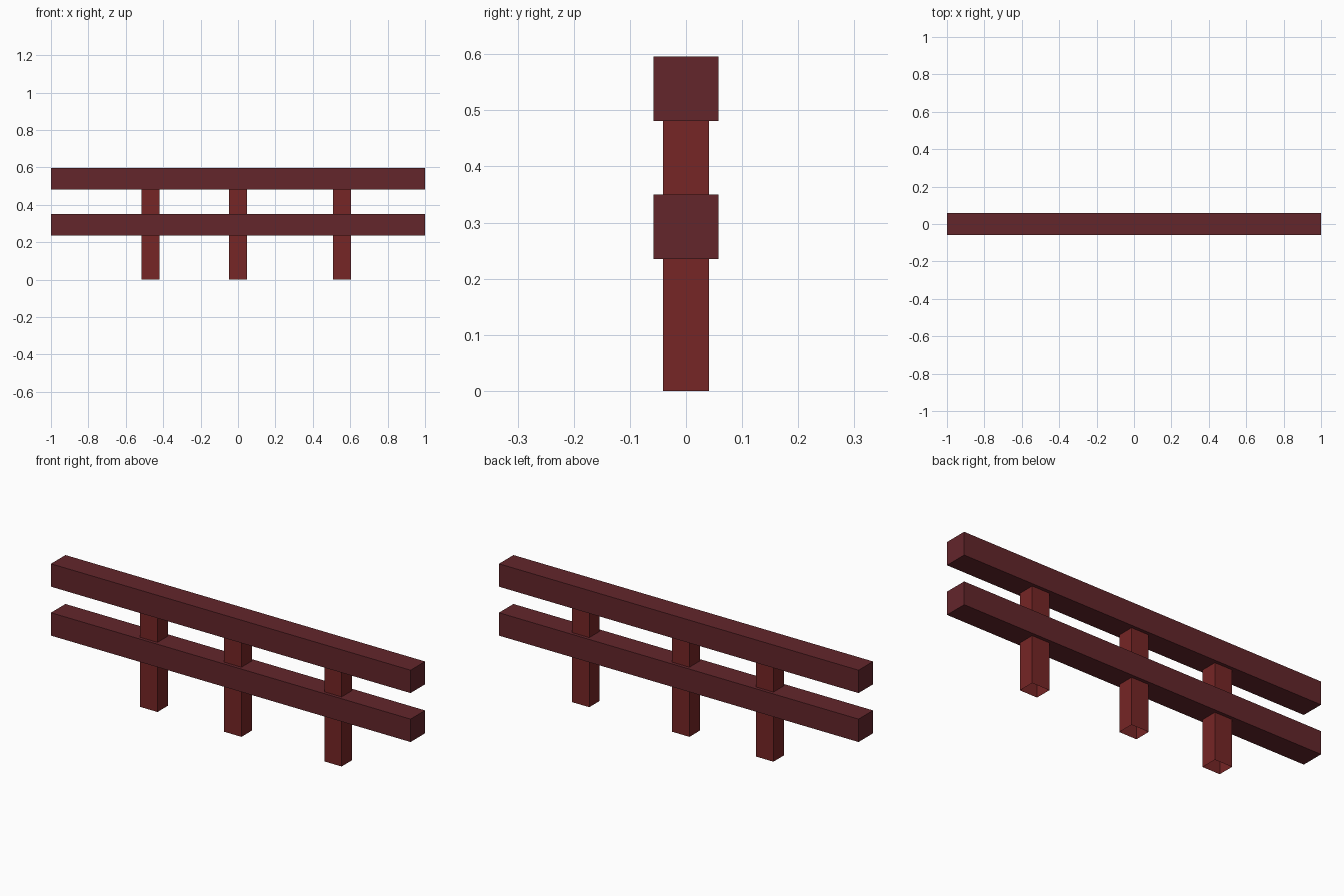
import bpy, bmesh

if "Cube" in bpy.data.objects:
    bpy.data.objects.remove(bpy.data.objects["Cube"])


def material(name, color):
    m = bpy.data.materials.new(name)
    m.diffuse_color = (*color, 1.0)
    m.use_nodes = True
    m.node_tree.nodes["Principled BSDF"].inputs["Base Color"].default_value = m.diffuse_color
    return m


rail_mat = material("dark_red_wood", (0.125, 0.019, 0.024))
post_mat = material("red_wood", (0.18, 0.019, 0.019))


def box(name, x, y, z, mat, open_ends=False):
    """Flat-sided box from (min, max) ranges, optionally without top and bottom."""
    bm = bmesh.new()
    bmesh.ops.create_cube(bm, size=1)
    for v in bm.verts:
        v.co = [r[0] if c < 0 else r[1] for c, r in zip(v.co, (x, y, z))]
    if open_ends:
        bm.normal_update()
        caps = [f for f in bm.faces if abs(f.normal.z) > 0.5]
        bmesh.ops.delete(bm, geom=caps, context='FACES_ONLY')
    mesh = bpy.data.meshes.new(name)
    bm.to_mesh(mesh)
    bm.free()
    mesh.materials.append(mat)
    obj = bpy.data.objects.new(name, mesh)
    bpy.context.collection.objects.link(obj)
    return obj


# Two long square rails
for name, z0 in (("lower_rail", 0.235), ("upper_rail", 0.481)):
    box(name, (-1, 1), (-0.0575, 0.0575), (z0, z0 + 0.115), rail_mat)

# Three posts, open underneath, ending inside the upper rail
for name, cx in (("left_post", -0.467), ("middle_post", 0.0), ("right_post", 0.557)):
    box(name, (cx - 0.048, cx + 0.048), (-0.041, 0.041), (0, 0.54), post_mat, open_ends=True)
